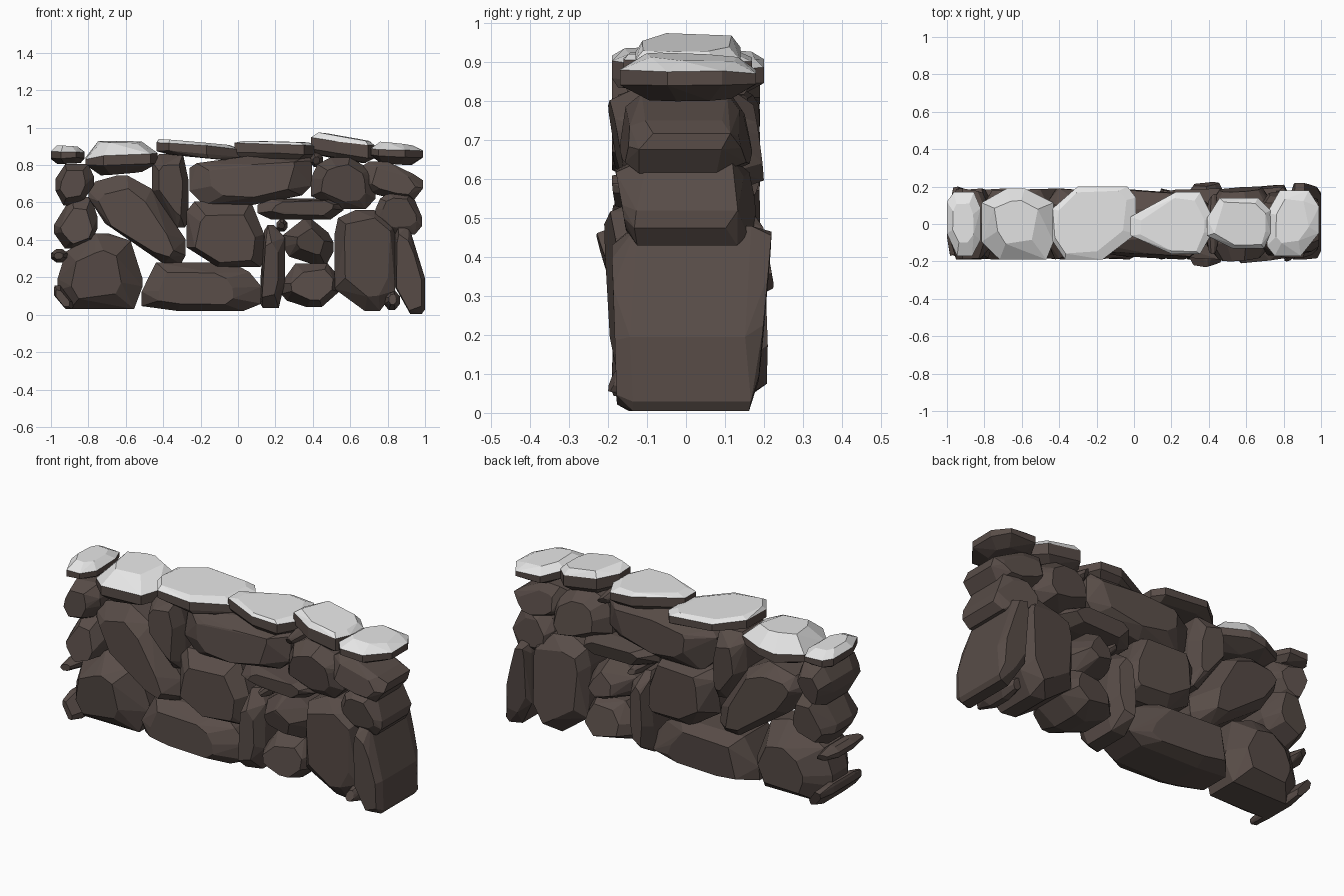
import bpy, bmesh, random

random.seed(4)
cube = bpy.data.objects.get("Cube")
if cube:
    bpy.data.objects.remove(cube, do_unlink=True)


def material(name, colour):
    mat = bpy.data.materials.new(name)
    mat.use_nodes = True
    mat.diffuse_color = (*colour, 1)
    bsdf = mat.node_tree.nodes["Principled BSDF"]
    bsdf.inputs["Base Color"].default_value = (*colour, 1)
    bsdf.inputs["Roughness"].default_value = 0.9
    return mat


STONE = material("dark brown stone", (0.098, 0.073, 0.064))
SNOW = material("pale snow", (0.8, 0.8, 0.8))


def outline_of(top, right, bottom, left, extra):
    """Corner-cut outline in a unit square, from the ends of its four sides."""
    return [(top[0], 1), (top[1], 1), (1, right[1]), (1, right[0]),
            (bottom[1], 0), (bottom[0], 0), (0, left[0]), (0, left[1]), *extra]


def hewn_points(outline, rim, inset):
    """Two full outlines for the sides plus two smaller ones for the end faces."""
    points = []
    mid_u = sum(p[0] for p in outline) / len(outline)
    mid_v = sum(p[1] for p in outline) / len(outline)
    for sign, level in zip((-1, 1), rim):
        shift_u, shift_v = random.uniform(-.05, .05), random.uniform(-.05, .05)
        tilt_u, tilt_v = random.uniform(-.2, .2), random.uniform(-.2, .2)
        for u, v in outline:
            du, dv = u - mid_u, v - mid_v
            points.append((u, v, level + random.uniform(-.12, .12)))
            s = inset + random.uniform(-.08, .08)
            points.append((mid_u + du * s + shift_u, mid_v + dv * s + shift_v,
                           sign + tilt_u * du + tilt_v * dv))
    return points


def build(name, points, bounds, snowy=False):
    """Wrap the points in a faceted hull that fills the given bounds."""
    low = [min(p[i] for p in points) for i in range(3)]
    high = [max(p[i] for p in points) for i in range(3)]
    bm = bmesh.new()
    for p in points:
        bm.verts.new([b[0] + (b[1] - b[0]) * (c - lo) / (hi - lo)
                      for c, lo, hi, b in zip(p, low, high, bounds)])
    bmesh.ops.convex_hull(bm, input=bm.verts)
    bmesh.ops.delete(bm, geom=[v for v in bm.verts if not v.link_faces], context='VERTS')
    bmesh.ops.dissolve_limit(bm, angle_limit=0.12, verts=bm.verts, edges=bm.edges)
    bmesh.ops.recalc_face_normals(bm, faces=bm.faces)
    for face in bm.faces:
        face.material_index = int(snowy and face.normal.z > 0.5)
    mesh = bpy.data.meshes.new(name)
    bm.to_mesh(mesh)
    bm.free()
    mesh.materials.append(STONE)
    if snowy:
        mesh.materials.append(SNOW)
    bpy.context.collection.objects.link(bpy.data.objects.new(name, mesh))


def stone(name, x, z, top, right, bottom, left, extra=(),
          y=(-.19, .19), rim=.55, inset=.66):
    points = hewn_points(outline_of(top, right, bottom, left, extra), (-rim, rim), inset)
    build(name, [(u, d, v) for u, v, d in points], (x, y, z))


def pebble(name, x, z, y=(-.16, .16)):
    mid = (.3, .7)
    stone(name, x, z, mid, mid, mid, mid, y=y, rim=.4, inset=.5)


def cap(name, x, y, z, top, right, bottom, left, rim=(-.3, .4), lean=0, inset=.7):
    points = hewn_points(outline_of(top, right, bottom, left, ()), rim, inset)
    build(name, [(u, v, d + lean * u) for u, v, d in points], (x, y, z), True)


# Bottom course
stone("left_base_stone", (-.965, -.51), (.03, .435), (.45, .6), (.3, .4),
      (.15, .9), (.25, .4), [(.86, .9), (.1, .76)], rim=.4, inset=.58)
stone("long_base_stone", (-.515, .125), (.02, .28), (.12, .75), (.15, .5),
      (.3, .85), (.1, .4), [(.04, .1), (.9, .8)])
stone("upright_base_stone", (.12, .25), (.035, .48), (.3, .55), (.3, .85),
      (.1, .75), (.05, .35), [(.15, .93)])
stone("small_base_stone", (.23, .54), (.04, .275),
      (.25, .8), (.35, .7), (.45, .7), (.3, .55), [(.1, .15)], rim=.45)
stone("tall_base_stone", (.515, .84), (.02, .56), (.35, .65), (.2, .85),
      (.5, .75), (.22, .75), [(.06, .92), (.95, .92)], (-.21, .21), .6, .75)
stone("right_end_slab", (.84, 1), (.005, .48), (.1, .45), (.05, .4),
      (.5, .9), (.3, .9), [(.7, .75)], (-.19, .22), .75, .8)

# Middle course
stone("left_middle_stone", (-.985, -.75), (.355, .63), (.4, .85), (.4, .6),
      (.25, .4), (.3, .45), [(.88, .17)], rim=.4)
stone("diagonal_stone", (-.8, -.28), (.27, .745), (.3, .4), (.1, .28),
      (.78, .95), (.75, .82), [(.07, .93), (.65, .85), (.17, .46)], inset=.7)
stone("centre_stone", (-.275, .14), (.255, .605),
      (.1, .83), (.1, .5), (.4, .95), (.3, .85), inset=.72)
stone("round_stone", (.24, .51), (.26, .515), (.42, .55), (.3, .5),
      (.7, .85), (.4, .65), [(.9, .7), (.12, .2)], (-.23, .225), .4, .5)
stone("thin_ledge_stone", (.105, .565), (.51, .62),
      (.1, .85), (.45, .75), (.15, .85), (.3, .7))
stone("right_middle_stone", (.735, .985), (.43, .655),
      (.3, .77), (.2, .4), (.3, .85), (.3, .6), [(.1, .85)], (-.18, .18), .7)

# Upper course
stone("left_upper_stone", (-.975, -.77), (.585, .805),
      (.25, .85), (.5, .7), (.2, .4), (.35, .65), [(.75, .15)])
stone("wedge_stone", (-.46, -.265), (.465, .86),
      (.2, .85), (.1, .65), (.7, .9), (.5, .9))
stone("long_upper_stone", (-.26, .395), (.585, .85), (.5, .97), (.4, .9),
      (.12, .5), (.3, .75), [(.06, .85), (.92, .2)])
stone("right_upper_stone", (.39, .735), (.565, .84), (.3, .6), (.2, .6),
      (.5, .85), (.25, .6), [(.1, .87), (.93, .77)], (-.2, .2))
stone("right_end_upper_stone", (.67, .99), (.615, .82), (.1, .4), (.3, .5),
      (.55, .85), (.4, .9), [(.85, .66), (.1, .18)], (-.17, .17), .65)

# Small fillers
stone("left_wedge_pebble", (-.985, -.88), (.03, .155),
      (.05, .35), (.1, .3), (.6, .9), (.6, .9), y=(-.19, .2))
pebble("left_pebble", (-1, -.91), (.28, .35), (-.17, .17))
pebble("centre_pebble", (.205, .265), (.445, .51))
pebble("right_pebble", (.78, .865), (.025, .13), (-.2, .1))
pebble("upper_pebble", (.385, .455), (.79, .865))

# Snow-covered capping stones
cap("left_end_cap", (-1, -.82), (-.17, .17), (.805, .905),
    (.2, .8), (.25, .75), (.3, .75), (.35, .85), (-.4, .3), 0, .65)
cap("left_cap", (-.815, -.43), (-.19, .19), (.745, .93),
    (.35, .6), (.25, .8), (.25, .9), (.25, .8), (-.45, .1), .2, .55)
cap("left_centre_cap", (-.435, .01), (-.19, .2), (.82, .94),
    (.3, .9), (.35, .85), (.15, .6), (.25, .7), (-.5, .6), -.9, .8)
cap("right_centre_cap", (-.02, .42), (-.16, .17), (.83, .93),
    (.55, .85), (.35, .6), (.5, .85), (.3, .6), (-.4, .6), -.3, .8)
cap("right_cap", (.39, .73), (-.13, .14), (.81, .975),
    (.2, .8), (.3, .75), (.4, .9), (.25, .6), (-.5, .55), -.8, .78)
cap("right_end_cap", (.71, .99), (-.17, .18), (.8, .925),
    (.25, .8), (.35, .75), (.15, .65), (.15, .65), (-.3, .4), -.3, .6)
